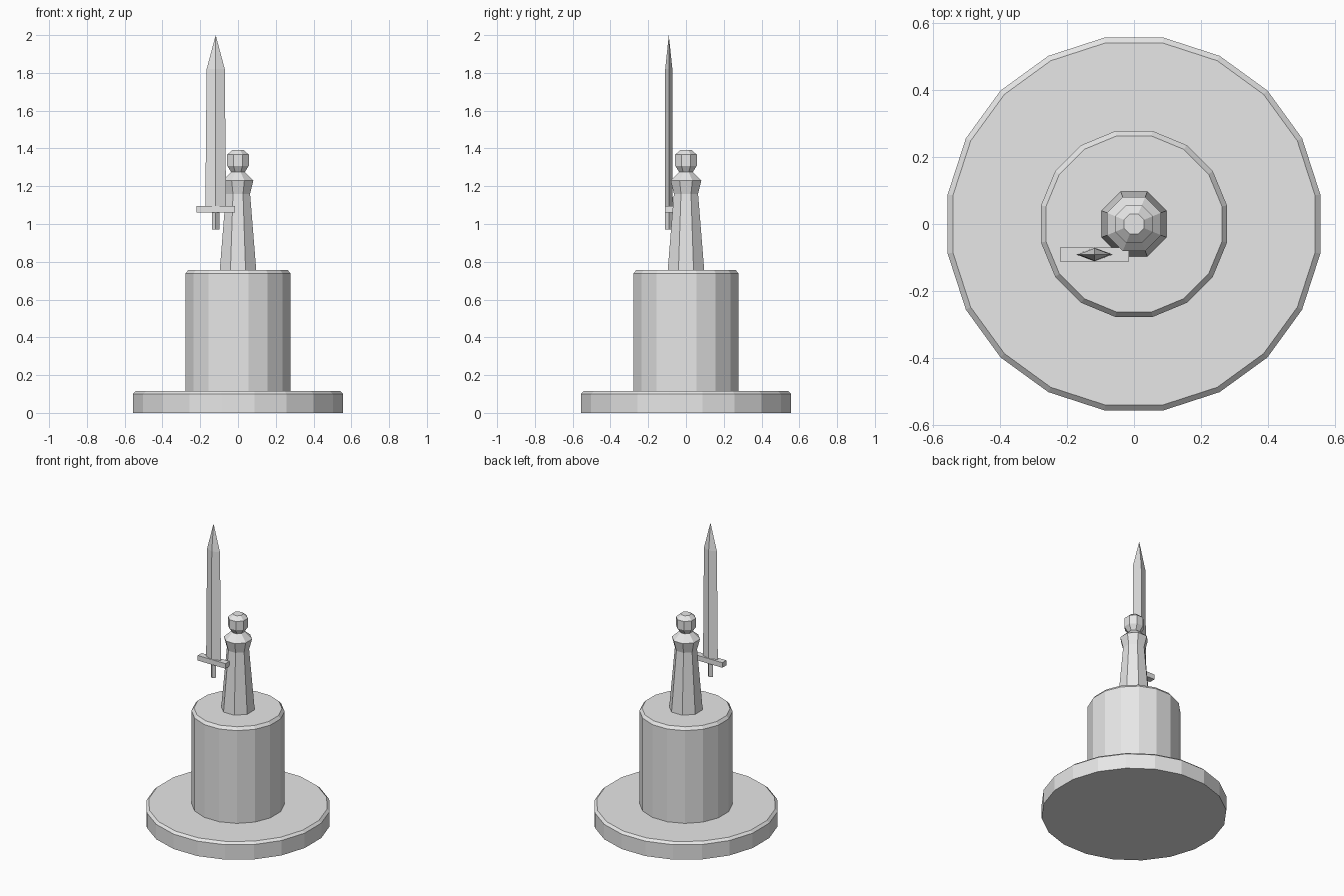
import bpy, bmesh, math

cube = bpy.data.objects.get("Cube")
if cube:
    bpy.data.objects.remove(cube, do_unlink=True)

stone = bpy.data.materials.new("pale_grey")
stone.use_nodes = True
GREY = (0.8, 0.8, 0.8, 1)
stone.diffuse_color = GREY
stone.node_tree.nodes["Principled BSDF"].inputs["Base Color"].default_value = GREY


def add_object(name, bm):
    bmesh.ops.recalc_face_normals(bm, faces=bm.faces)
    mesh = bpy.data.meshes.new(name)
    bm.to_mesh(mesh)
    bm.free()
    mesh.materials.append(stone)
    obj = bpy.data.objects.new(name, mesh)
    bpy.context.collection.objects.link(obj)
    return obj


def loft(name, sides, rings, turn=0.0, centre=(0, 0)):
    """Stack polygon rings (half x, half y, z), capped at both ends."""
    bm = bmesh.new()
    loops = []
    for rx, ry, z in rings:
        angles = [turn + math.tau * i / sides for i in range(sides)]
        loops.append([bm.verts.new((centre[0] + rx * math.cos(a),
                                    centre[1] + ry * math.sin(a), z)) for a in angles])
    for low, high in zip(loops, loops[1:]):
        for i in range(sides):
            j = (i + 1) % sides
            bm.faces.new((low[i], low[j], high[j], high[i]))
    bm.faces.new(loops[0][::-1])
    bm.faces.new(loops[-1])
    bmesh.ops.remove_doubles(bm, verts=bm.verts, dist=0.0001)
    return add_object(name, bm)


def turned(name, sides, profile):
    """Round part with flats facing the axes; profile is (flat radius, z)."""
    half = math.pi / sides
    k = 1 / math.cos(half)
    return loft(name, sides, [(r * k, r * k, z) for r, z in profile], half)


# Plinth
turned("base_disc", 20, [(0.557, 0), (0.557, 0.1), (0.541, 0.115)])
turned("pedestal", 16, [(0.278, 0.11), (0.278, 0.738), (0.263, 0.757)])

# Figure
turned("body", 8, [(0.097, 0.75), (0.064, 1.16), (0.081, 1.23), (0.035, 1.275)])
turned("head", 8, [(0.032, 1.268), (0.057, 1.308), (0.057, 1.367), (0.03, 1.392)])

# Sword
SWORD = (-0.118, -0.091)
loft("sword_blade", 4, [(0.055, 0.021, 1.09), (0.048, 0.019, 1.82), (0, 0, 2.0)], 0, SWORD)
loft("sword_grip", 4, [(0.019, 0.019, 0.97), (0.019, 0.019, 1.065)], 0, SWORD)

bm = bmesh.new()
bmesh.ops.create_cube(bm, size=1)
bmesh.ops.scale(bm, vec=(0.206, 0.042, 0.034), verts=bm.verts)
bmesh.ops.translate(bm, vec=(*SWORD, 1.078), verts=bm.verts)
add_object("sword_guard", bm)
